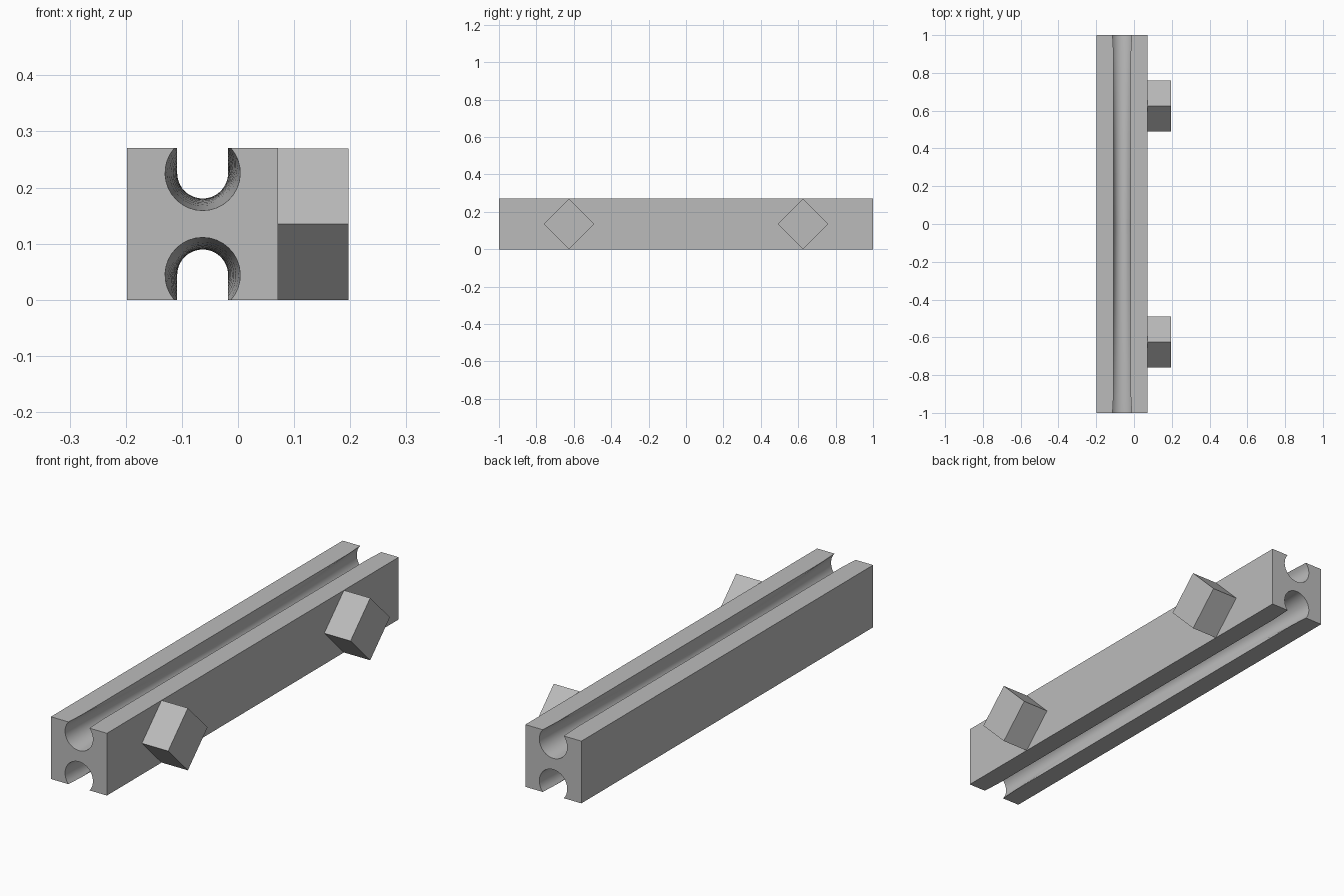
import bpy, bmesh, math
from mathutils import Matrix

if "Cube" in bpy.data.objects:
    bpy.data.objects.remove(bpy.data.objects["Cube"])

HEIGHT, LEFT, RIGHT = 0.27, -0.198, 0.071
GROOVE_X, DEPTH = -0.063, 0.044      # groove axis and its distance from the face
SLOT, MOUTH = 0.0455, 0.067          # slot half width, radius at the bar ends
STEPS = 24

gray = bpy.data.materials.new("light gray")
gray.use_nodes = True
gray.diffuse_color = (0.5, 0.5, 0.5, 1)
gray.node_tree.nodes["Principled BSDF"].inputs["Base Color"].default_value = (0.5, 0.5, 0.5, 1)


def finish(bm, name):
    bmesh.ops.recalc_face_normals(bm, faces=bm.faces)
    mesh = bpy.data.meshes.new(name)
    bm.to_mesh(mesh)
    bm.free()
    mesh.materials.append(gray)
    obj = bpy.data.objects.new(name, mesh)
    bpy.context.collection.objects.link(obj)
    return obj


def groove(r):
    """Lower groove outline, left to right: slot wall, arc, slot wall."""
    top = min(DEPTH, math.sqrt(max(r * r - SLOT * SLOT, 0)))
    start = math.asin(top / r)
    half = r * math.cos(start)
    pts = [(GROOVE_X - half, 0)]
    for i in range(STEPS + 1):
        a = math.pi + start - (math.pi + 2 * start) * i / STEPS
        pts.append((GROOVE_X + r * math.cos(a), DEPTH + r * math.sin(a)))
    return pts + [(GROOVE_X + half, 0)]


def section(r):
    low = groove(r)
    high = [(x, HEIGHT - z) for x, z in reversed(low)]
    return [(LEFT, 0)] + low + [(RIGHT, 0), (RIGHT, HEIGHT)] + high + [(LEFT, HEIGHT)]


# Bar: sections lofted along y, grooves flaring toward both ends
flare = MOUTH - SLOT
break_y = math.sqrt((math.hypot(SLOT, DEPTH) - SLOT) / flare)
half_stations = [break_y * i / 8 for i in range(1, 9)]
half_stations += [break_y + (1 - break_y) * i / 4 for i in range(1, 5)]
stations = [-y for y in reversed(half_stations)] + [0] + half_stations

bm = bmesh.new()
rings = [[bm.verts.new((x, y, z)) for x, z in section(SLOT + flare * y * y)] for y in stations]
for a, b in zip(rings, rings[1:]):
    for i in range(len(a)):
        j = (i + 1) % len(a)
        bm.faces.new((a[i], a[j], b[j], b[i]))
bm.faces.new(rings[0])
bm.faces.new(rings[-1])
bmesh.ops.remove_doubles(bm, verts=bm.verts, dist=0.00001)
bar = finish(bm, "grooved_bar")
bpy.context.view_layer.objects.active = bar
bar.select_set(True)
bpy.ops.object.shade_smooth_by_angle(angle=math.radians(30))

# Pegs: square blocks turned on edge on the left side of the bar
PEG_END = 0.197
side = HEIGHT / math.sqrt(2)
for name, y in (("front_peg", -0.625), ("back_peg", 0.625)):
    bm = bmesh.new()
    bmesh.ops.create_cube(bm, size=1)
    place = (Matrix.Translation(((RIGHT + PEG_END) / 2, y, HEIGHT / 2))
             @ Matrix.Rotation(math.radians(45), 4, 'X')
             @ Matrix.Diagonal((PEG_END - RIGHT, side, side, 1)))
    bm.transform(place)
    finish(bm, name)
